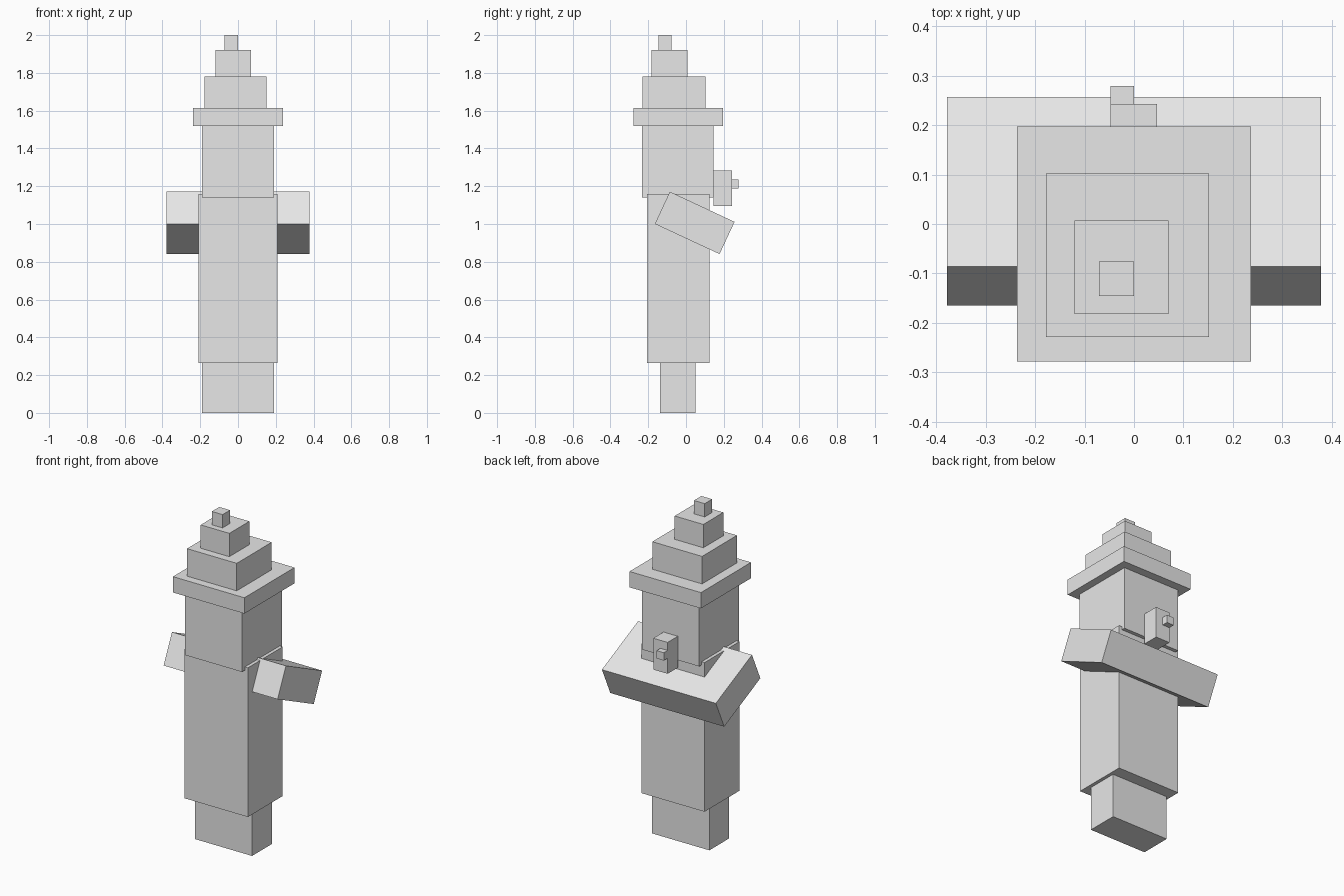
import bpy
import math
from mathutils import Matrix

cube = bpy.data.objects.get("Cube")
if cube:
    bpy.data.objects.remove(cube, do_unlink=True)

# Single plain grey for the whole figure
grey = bpy.data.materials.new("plain_grey")
grey.use_nodes = True
grey.diffuse_color = (0.8, 0.8, 0.8, 1)
grey.node_tree.nodes["Principled BSDF"].inputs["Base Color"].default_value = (0.8, 0.8, 0.8, 1)


def box(name, x, y, z, tilt=0):
    """Block spanning the given (low, high) ranges, tilted about its own x axis."""
    bpy.ops.mesh.primitive_cube_add(size=1)
    ob = bpy.context.object
    ob.name = ob.data.name = name
    ob.data.transform(Matrix.Diagonal((x[1] - x[0], y[1] - y[0], z[1] - z[0], 1)))
    ob.location = [(lo + hi) / 2 for lo, hi in (x, y, z)]
    ob.rotation_euler.x = math.radians(tilt)
    ob.data.materials.append(grey)
    return ob


# Legs, robe and head
box("legs", (-0.19, 0.19), (-0.138, 0.05), (0, 0.265))
box("robe", (-0.21, 0.21), (-0.206, 0.124), (0.265, 1.16))
box("head", (-0.19, 0.19), (-0.233, 0.146), (1.14, 1.52))

# Folded arms, sloping down and forward through the robe
box("folded_arms", (-0.378, 0.378), (-0.143, 0.235), (0.912, 1.1), tilt=-25)

# Nose with a small wart
box("nose", (-0.048, 0.047), (0.146, 0.243), (1.095, 1.283))
box("wart", (-0.048, 0), (0.243, 0.279), (1.188, 1.235))

# Stepped hat
box("hat_brim", (-0.237, 0.237), (-0.278, 0.197), (1.52, 1.615))
box("hat_lower_tier", (-0.178, 0.152), (-0.229, 0.102), (1.615, 1.78))
box("hat_upper_tier", (-0.12, 0.07), (-0.182, 0.007), (1.78, 1.92))
box("hat_tip", (-0.071, 0), (-0.146, -0.076), (1.92, 2))
